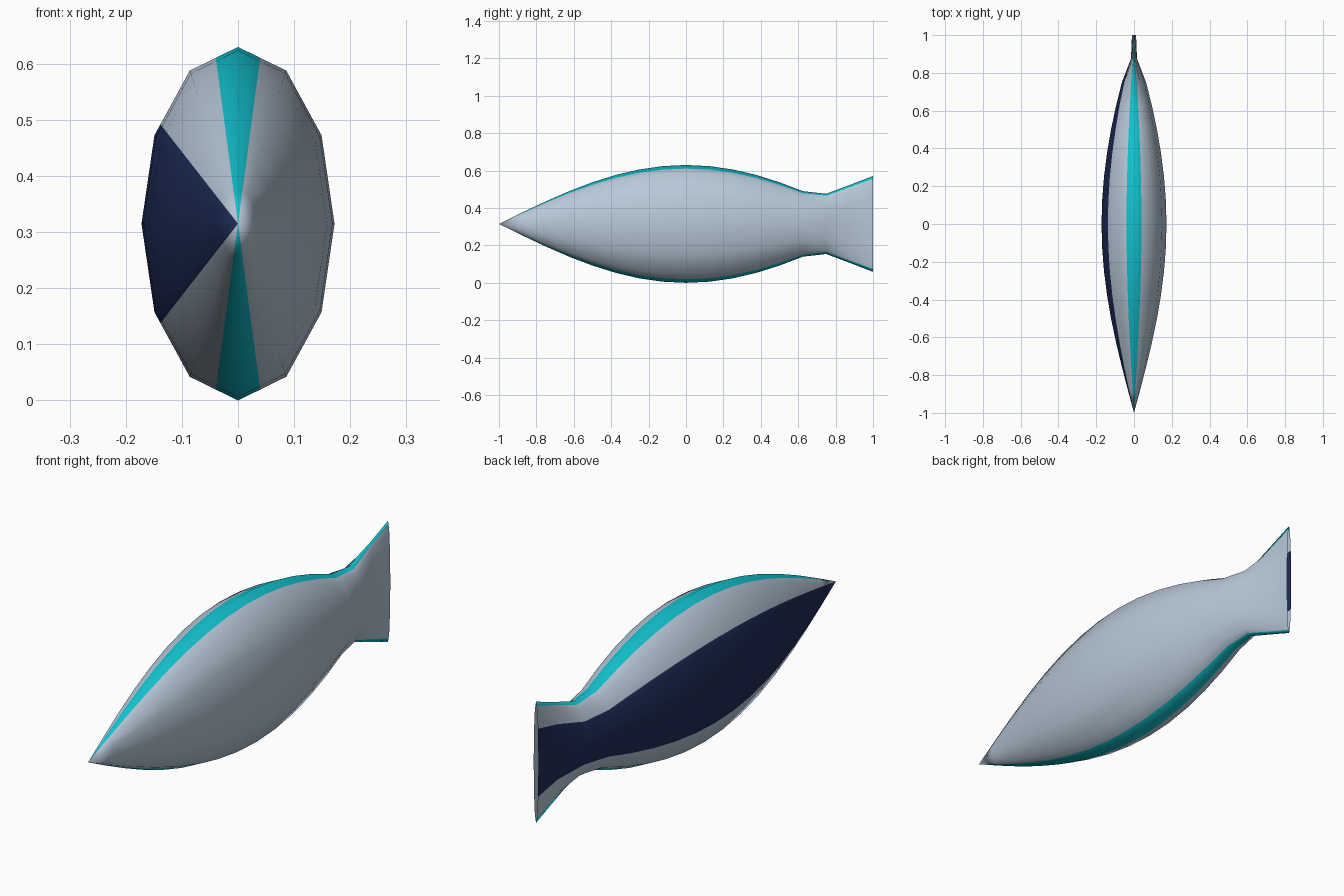
import bpy, bmesh, math

if "Cube" in bpy.data.objects:
    bpy.data.objects.remove(bpy.data.objects["Cube"])

HALF_W, HALF_H, MID_Z = 0.172, 0.315, 0.315
STEPS = 16


def material(name, color):
    m = bpy.data.materials.new(name)
    m.diffuse_color = (*color, 1.0)
    m.use_nodes = True
    m.node_tree.nodes["Principled BSDF"].inputs["Base Color"].default_value = m.diffuse_color
    return m


# Twelve-sided section, with extra points where the colour bands end
corners = [(math.sin(math.radians(30 * i)), math.cos(math.radians(30 * i))) for i in range(12)]
cuts = {0: 0.46, 5: 0.54, 6: 0.46, 11: 0.54,   # edges of the back and belly stripes
        7: 0.83, 10: 0.17}                     # edges of the dark side patch
section = []
for i, (x, z) in enumerate(corners):
    section.append((x, z))
    if i in cuts:
        nx, nz = corners[(i + 1) % 12]
        t = cuts[i]
        section.append((x + (nx - x) * t, z + (nz - z) * t))


# Body swells like a cosine, then pinches and flares into a thin tail
tail = {14: (0.064, 0.161), 15: (0.016, 0.208), 16: (0.011, 0.256)}


def radii(i):
    if i in tail:
        return tail[i]
    s = math.cos(math.pi / 2 * (-1 + 2 * i / STEPS))
    return HALF_W * s, HALF_H * s


def band(a, b):
    x, z = (a[0] + b[0]) / 2, (a[1] + b[1]) / 2
    if abs(x) < 0.24:
        return 1                               # stripe
    if x < -0.75 and abs(z) < 0.56:
        return 2                               # side patch
    return 0


bm = bmesh.new()
nose = bm.verts.new((0, -1, MID_Z))
rings = []
for i in range(1, STEPS + 1):
    rx, rz = radii(i)
    y = -1 + 2 * i / STEPS
    rings.append([bm.verts.new((x * rx, y, MID_Z + z * rz)) for x, z in section])

n = len(section)
for k in range(n):
    j = (k + 1) % n
    color = band(section[k], section[j])
    faces = [bm.faces.new((nose, rings[0][j], rings[0][k]))]
    for r, s in zip(rings, rings[1:]):
        faces.append(bm.faces.new((r[k], r[j], s[j], s[k])))
    for f in faces:
        f.material_index = color
        f.smooth = True
# Outward normals; the tail end stays open
bmesh.ops.recalc_face_normals(bm, faces=bm.faces)
if sum(f.normal.dot(f.calc_center_median() - nose.co.lerp((0, 1, MID_Z), 0.5)) for f in bm.faces) < 0:
    bmesh.ops.reverse_faces(bm, faces=bm.faces)

mesh = bpy.data.meshes.new("fish_body")
bm.to_mesh(mesh)
bm.free()
mesh.materials.append(material("pale_grey", (0.48, 0.58, 0.69)))
mesh.materials.append(material("turquoise", (0.006, 0.54, 0.62)))
mesh.materials.append(material("navy", (0.013, 0.026, 0.10)))
body = bpy.data.objects.new("fish_body", mesh)
bpy.context.collection.objects.link(body)
